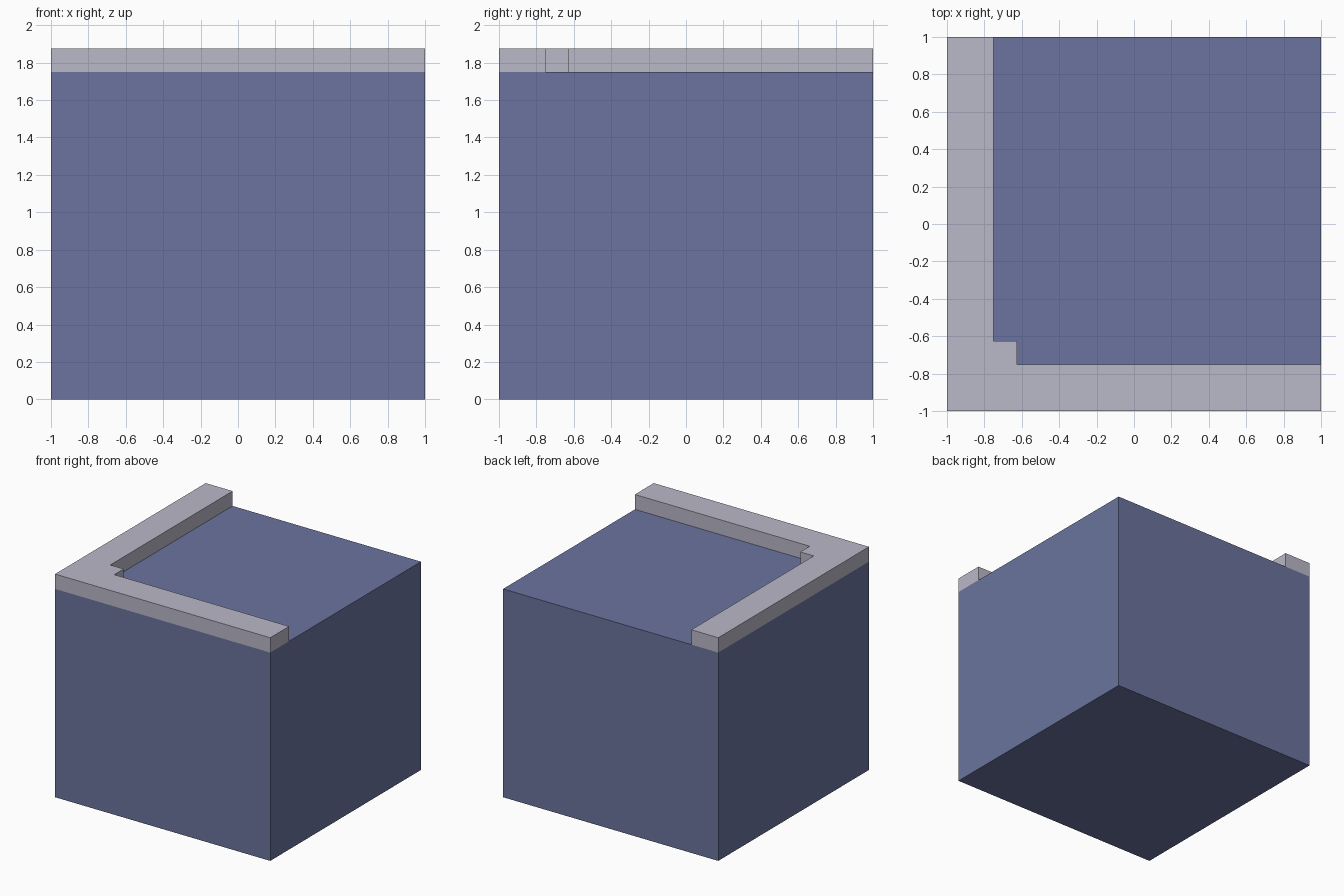
import bpy, bmesh

if "Cube" in bpy.data.objects:
    bpy.data.objects.remove(bpy.data.objects["Cube"])


def material(name, color):
    m = bpy.data.materials.new(name)
    m.diffuse_color = (*color, 1)
    m.use_nodes = True
    m.node_tree.nodes["Principled BSDF"].inputs["Base Color"].default_value = m.diffuse_color
    return m


def prism(name, outline, z0, z1, mat):
    """Extrude a counter-clockwise outline from z0 to z1."""
    bm = bmesh.new()
    base = bm.faces.new([bm.verts.new((x, y, z0)) for x, y in outline])
    ext = bmesh.ops.extrude_face_region(bm, geom=[base], use_keep_orig=True)
    top = [g for g in ext["geom"] if isinstance(g, bmesh.types.BMVert)]
    bmesh.ops.translate(bm, verts=top, vec=(0, 0, z1 - z0))
    bmesh.ops.recalc_face_normals(bm, faces=bm.faces)
    me = bpy.data.meshes.new(name)
    bm.to_mesh(me)
    bm.free()
    me.materials.append(mat)
    ob = bpy.data.objects.new(name, me)
    bpy.context.collection.objects.link(ob)
    return ob


blue = material("slate blue", (0.146, 0.175, 0.342))
grey = material("pale grey", (0.491, 0.479, 0.578))

# Main block
prism("block", [(-1, -1), (1, -1), (1, 1), (-1, 1)], 0, 1.75, blue)

# L-shaped curb with a small square step in its inner corner
inner, step = -0.75, -0.625
prism("corner_curb",
      [(-1, -1), (1, -1), (1, inner), (step, inner), (step, step),
       (inner, step), (inner, 1), (-1, 1)], 1.75, 1.875, grey)
